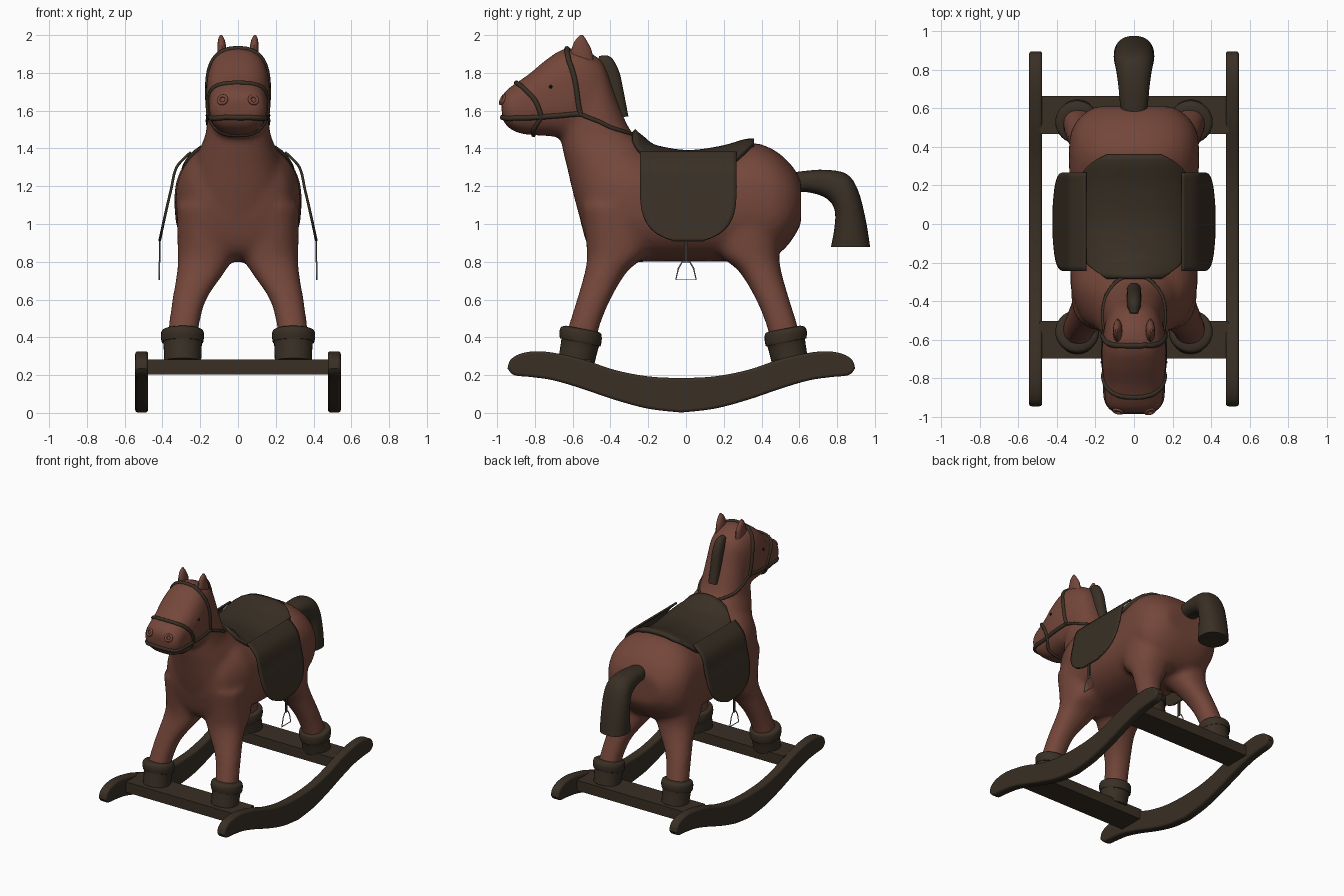
import bpy, bmesh, math
from mathutils import Vector
from mathutils.bvhtree import BVHTree

if "Cube" in bpy.data.objects:
    bpy.data.objects.remove(bpy.data.objects["Cube"])


def material(name, rgb):
    m = bpy.data.materials.new(name)
    m.diffuse_color = (*rgb, 1)
    m.use_nodes = True
    m.node_tree.nodes["Principled BSDF"].inputs["Base Color"].default_value = m.diffuse_color
    return m


BROWN = material("brown hide", (0.175, 0.062, 0.042))
DARK = material("dark wood and leather", (0.041, 0.029, 0.018))
BLACK = material("black eye", (0.005, 0.005, 0.005))
STEEL = material("grey steel", (0.35, 0.35, 0.35))


def catmull(rows, k=5):
    """Smooth list of equal-length tuples."""
    rows = [Vector(r) for r in rows]
    p = [rows[0]] + rows + [rows[-1]]
    out = []
    for i in range(1, len(p) - 2):
        a, b, c, d = p[i - 1:i + 3]
        for j in range(k):
            t = j / k
            out.append(0.5 * (2 * b + (c - a) * t + (2 * a - 5 * b + 4 * c - d) * t * t
                              + (3 * b - a - 3 * c + d) * t ** 3))
    return out + [rows[-1]]


def loft(bm, rows, n=2.3, seg=32, k=4, sx=1):
    """Rows: x centre, first edge (y, z), second edge (y, z), half width."""
    rings = []
    for cx, ya, za, yb, zb, hw in catmull(rows, k):
        a, b = Vector((0, ya, za)), Vector((0, yb, zb))
        c, v = (a + b) / 2 + Vector((cx * sx, 0, 0)), (a - b) / 2
        ring = []
        for i in range(seg):
            t = 2 * math.pi * i / seg
            e = lambda q: math.copysign(abs(q) ** (2 / n), q)
            ring.append(bm.verts.new(c + Vector((hw * e(math.cos(t)), 0, 0)) + v * e(math.sin(t))))
        rings.append(ring)
    faces = [bm.faces.new((r[i], r[(i + 1) % seg], s[(i + 1) % seg], s[i]))
             for r, s in zip(rings, rings[1:]) for i in range(seg)]
    faces += [bm.faces.new(rings[0]), bm.faces.new(rings[-1])]
    bmesh.ops.recalc_face_normals(bm, faces=faces)


def link(name, data, mat):
    ob = bpy.data.objects.new(name, data)
    bpy.context.collection.objects.link(ob)
    data.materials.append(mat)
    return ob


def finish(name, bm, mat, angle=40):
    me = bpy.data.meshes.new(name)
    bm.to_mesh(me)
    bm.free()
    ob = link(name, me, mat)
    bpy.ops.object.select_all(action='DESELECT')
    ob.select_set(True)
    bpy.context.view_layer.objects.active = ob
    bpy.ops.object.shade_smooth_by_angle(angle=math.radians(angle))
    return ob


def loft_part(name, rows, mat, **kw):
    bm = bmesh.new()
    loft(bm, rows, **kw)
    return finish(name, bm, mat)


def hind(rows):
    """Front leg rows turned round to the hind leg."""
    return [(x, -a - 0.03, z, -b - 0.03, w, h) for x, a, z, b, w, h in rows]


# Horse body: torso, neck, head and legs fused into one skin
torso = [(0, -.58, 1.28, -.56, 1.02, .14), (0, -.51, 1.39, -.50, .85, .26), (0, -.35, 1.44, -.35, .80, .325),
         (0, -.2, 1.40, -.2, .80, .33), (0, 0, 1.365, 0, .80, .335), (0, .2, 1.39, .2, .80, .335),
         (0, .35, 1.43, .35, .81, .338), (0, .47, 1.39, .47, .83, .33), (0, .56, 1.31, .55, .90, .28),
         (0, .61, 1.23, .61, 1.0, .2)]
neck = [(0, -.54, .95, -.15, .98, .2), (0, -.595, 1.15, -.13, 1.25, .25), (0, -.63, 1.30, -.20, 1.41, .22),
        (0, -.66, 1.44, -.29, 1.49, .175), (0, -.65, 1.6, -.35, 1.62, .155), (0, -.62, 1.8, -.42, 1.82, .13)]
head = [(0, -.44, 1.86, -.38, 1.62, .09), (0, -.53, 1.92, -.46, 1.50, .145), (0, -.64, 1.93, -.60, 1.455, .167),
        (0, -.74, 1.87, -.72, 1.465, .167), (0, -.83, 1.795, -.81, 1.47, .155), (0, -.91, 1.74, -.88, 1.48, .152),
        (0, -.96, 1.70, -.935, 1.505, .14), (0, -.98, 1.66, -.972, 1.55, .10)]
leg = [(.292, -.645, .38, -.47, .38, .078), (.288, -.625, .45, -.46, .45, .08), (.258, -.578, .6, -.40, .6, .09),
       (.195, -.535, .75, -.31, .75, .128), (.165, -.525, .86, -.2, .86, .155), (.16, -.555, 1.1, -.2, 1.1, .165)]
bm = bmesh.new()
loft(bm, torso, n=2.4)
loft(bm, neck)
loft(bm, head, n=2.6)
for s in (1, -1):
    loft(bm, leg, sx=s)
    loft(bm, hind(leg), sx=s)
body = finish("horse_body", bm, BROWN)
rm = body.modifiers.new("fuse", 'REMESH')
rm.mode, rm.voxel_size, rm.use_smooth_shade = 'VOXEL', 0.018, True
sm = body.modifiers.new("soften", 'SMOOTH')
sm.factor, sm.iterations = 0.5, 12
dg = bpy.context.evaluated_depsgraph_get()
body.data = bpy.data.meshes.new_from_object(body.evaluated_get(dg))
body.modifiers.clear()
bpy.context.view_layer.update()
skin = BVHTree.FromObject(body, bpy.context.evaluated_depsgraph_get())

# Hooves with thick cuffs
hoof = [(.293, -.675, .29, -.485, .26, .098), (.293, -.66, .39, -.463, .345, .102), (.294, -.667, .395, -.452, .355, .110),
        (.294, -.670, .43, -.446, .39, .114), (.294, -.66, .455, -.45, .42, .108), (.293, -.635, .462, -.47, .43, .085)]
for s, side in ((1, "right"), (-1, "left")):
    loft_part(f"front_hoof_{side}", hoof, DARK, n=2, sx=s)
    loft_part(f"hind_hoof_{side}", hind(hoof), DARK, n=2, sx=s)

# Tail and mane
loft_part("tail", [(0, .55, 1.27, .55, 1.15, .06), (0, .62, 1.28, .62, 1.17, .072), (0, .735, 1.287, .715, 1.15, .082),
                   (0, .85, 1.265, .77, 1.11, .095), (0, .91, 1.18, .79, 1.05, .103),
                   (0, .95, 1.03, .783, .96, .105), (0, .975, .878, .767, .878, .105)], DARK)
loft_part("mane", [(0, -.46, 1.89, -.47, 1.85, .02), (0, -.40, 1.885, -.45, 1.78, .035), (0, -.355, 1.81, -.43, 1.74, .038),
                   (0, -.33, 1.70, -.41, 1.66, .038), (0, -.305, 1.57, -.37, 1.56, .035)], DARK)

# Ears
for s, side in ((1, "right"), (-1, "left")):
    loft_part(f"ear_{side}", [(.085, -.62, 1.88, -.49, 1.86, .024), (.085, -.605, 1.93, -.50, 1.92, .024),
                              (.088, -.585, 1.975, -.525, 1.97, .018), (.09, -.56, 2.0, -.545, 2.0, .006)],
              BROWN, n=2, seg=16, sx=s)

# Eyes and nostrils
for s, side in ((1, "right"), (-1, "left")):
    hit = skin.find_nearest(Vector((s * .2, -.72, 1.73)))[0]
    bpy.ops.mesh.primitive_uv_sphere_add(segments=12, ring_count=8, radius=.009, location=hit)
    eye = bpy.context.object
    eye.name = f"eye_{side}"
    eye.data.materials.append(BLACK)
    hit, nor = skin.find_nearest(Vector((s * .09, -1.0, 1.67)))[:2]
    bpy.ops.mesh.primitive_torus_add(major_radius=.022, minor_radius=.009, major_segments=20, minor_segments=8,
                                     location=hit, rotation=nor.to_track_quat('Z', 'Y').to_euler())
    nostril = bpy.context.object
    nostril.name = f"nostril_{side}"
    nostril.data.materials.append(BROWN)
    bpy.ops.object.shade_smooth()


def tube(name, pts, radius, mat, cyclic=False):
    cu = bpy.data.curves.new(name, 'CURVE')
    cu.dimensions, cu.bevel_depth, cu.bevel_resolution, cu.use_fill_caps = '3D', radius, 2, True
    sp = cu.splines.new('POLY')
    sp.points.add(len(pts) - 1)
    for q, p in zip(sp.points, pts):
        q.co = (*p, 1)
    sp.use_cyclic_u = cyclic
    tmp = link(name + "_curve", cu, mat)
    me = bpy.data.meshes.new_from_object(tmp.evaluated_get(bpy.context.evaluated_depsgraph_get()))
    bpy.data.objects.remove(tmp)
    ob = bpy.data.objects.new(name, me)
    bpy.context.collection.objects.link(ob)
    if not me.materials:
        me.materials.append(mat)
    return ob


# Bridle straps and reins, laid on the skin
straps = {"brow_strap": ([(.18, -.56, 1.58), (.18, -.585, 1.76), (.15, -.625, 1.9), (.08, -.635, 1.95), (0, -.635, 1.96)], .014),
          "nose_strap": ([(.18, -.767, 1.56), (.18, -.80, 1.65), (.15, -.865, 1.73), (.08, -.91, 1.77), (0, -.92, 1.78)], .013),
          "mouth_strap": ([(.18, -.56, 1.58), (.18, -.75, 1.56), (.16, -.9, 1.555), (.10, -.98, 1.555), (0, -1, 1.555)], .014),
          "chin_strap": ([(.18, -.767, 1.56), (.14, -.805, 1.48), (.07, -.81, 1.45), (0, -.81, 1.44)], .012),
          "reins": ([(.18, -.56, 1.58), (.18, -.46, 1.545), (.15, -.37, 1.505), (.09, -.28, 1.49), (0, -.25, 1.49)], .011)}
for name, (half, r) in straps.items():
    path = catmull(half + [(-x, y, z) for x, y, z in half[-2::-1]], 6)
    tube(name, [skin.find_nearest(p)[0] for p in path], r, DARK)


def sheet(name, fn, nu, nv, thick):
    """Grid surface fn(u, v) with thickness."""
    bm = bmesh.new()
    g = [[bm.verts.new(fn(i / nu, j / nv)) for j in range(nv + 1)] for i in range(nu + 1)]
    for i in range(nu):
        for j in range(nv):
            bm.faces.new((g[i][j], g[i + 1][j], g[i + 1][j + 1], g[i][j + 1]))
    bmesh.ops.recalc_face_normals(bm, faces=bm.faces)
    ob = finish(name, bm, DARK, 60)
    so = ob.modifiers.new("thickness", 'SOLIDIFY')
    so.thickness, so.offset = thick, 0
    return ob


# Saddle seat wrapped over the back
def seat_point(u, v):
    y = -.28 + .64 * u
    spread = math.radians(58) * max(0.0, 1 - .6 * abs(2 * u - 1) ** 3.5)
    a = spread * (2 * v - 1)
    d = Vector((math.sin(a), 0, math.cos(a)))
    c = Vector((0, y, 1.1))
    hit = skin.ray_cast(c + d * .5, -d)[0]
    return (hit or c + d * .3) + d * .012


sheet("saddle_seat", seat_point, 24, 32, .03)


# Saddle flaps, stirrup straps and stirrups
def flap_point(side):
    prof = catmull([(.25, 1.38), (.325, 1.30), (.355, 1.18), (.385, 1.05), (.415, .91)], 6)

    def fn(u, v):
        x, z = prof[round(u * 24)]
        w = .255 * max(.05, 1 - max(0, (1.18 - z) / .27) ** 2.8) ** .4
        return side * x, .012 + w * (2 * v - 1), z
    return fn


for s, side in ((1, "right"), (-1, "left")):
    sheet(f"saddle_flap_{side}", flap_point(s), 24, 20, .014)
    bpy.ops.mesh.primitive_cube_add(size=1, location=(s * .414, 0, .86))
    st = bpy.context.object
    st.name, st.scale = f"stirrup_strap_{side}", (.006, .022, .13)
    st.data.materials.append(DARK)
    tube(f"stirrup_{side}", [(s * .416, y, z) for y, z in
         ((-.02, .80), (.02, .80), (.04, .765), (.054, .705), (-.054, .705), (-.04, .765))], .004, STEEL, True)

# Rockers
top = [(-.945, .235), (-.93, .28), (-.88, .312), (-.80, .326), (-.70, .318), (-.55, .285), (-.38, .228), (-.2, .193), (-.025, .184)]
low = [(-.025, .002), (-.2, .022), (-.38, .07), (-.55, .128), (-.70, .172), (-.82, .19), (-.91, .2), (-.945, .235)]
left = catmull(low, 4) + catmull(top, 4)[1:]
outline = left + [Vector((-.05 - p.x, p.y)) for p in left[-2:0:-1]]
for s, side in ((1, "right"), (-1, "left")):
    bm = bmesh.new()
    f = bm.faces.new([bm.verts.new((s * .51 - .034, y, z)) for y, z in outline])
    ext = bmesh.ops.extrude_face_region(bm, geom=[f])
    bmesh.ops.translate(bm, verts=[v for v in ext["geom"] if isinstance(v, bmesh.types.BMVert)], vec=(.068, 0, 0))
    bmesh.ops.recalc_face_normals(bm, faces=bm.faces)
    ob = finish(f"rocker_{side}", bm, DARK)
    bv = ob.modifiers.new("round", 'BEVEL')
    bv.width, bv.segments, bv.angle_limit = .014, 3, math.radians(50)

# Crossbars
for name, y in (("front_crossbar", -.60), ("rear_crossbar", .565)):
    bpy.ops.mesh.primitive_cube_add(size=1, location=(0, y, .243))
    bar = bpy.context.object
    bar.name, bar.scale = name, (.98, .195, .08)
    bar.data.materials.append(DARK)
